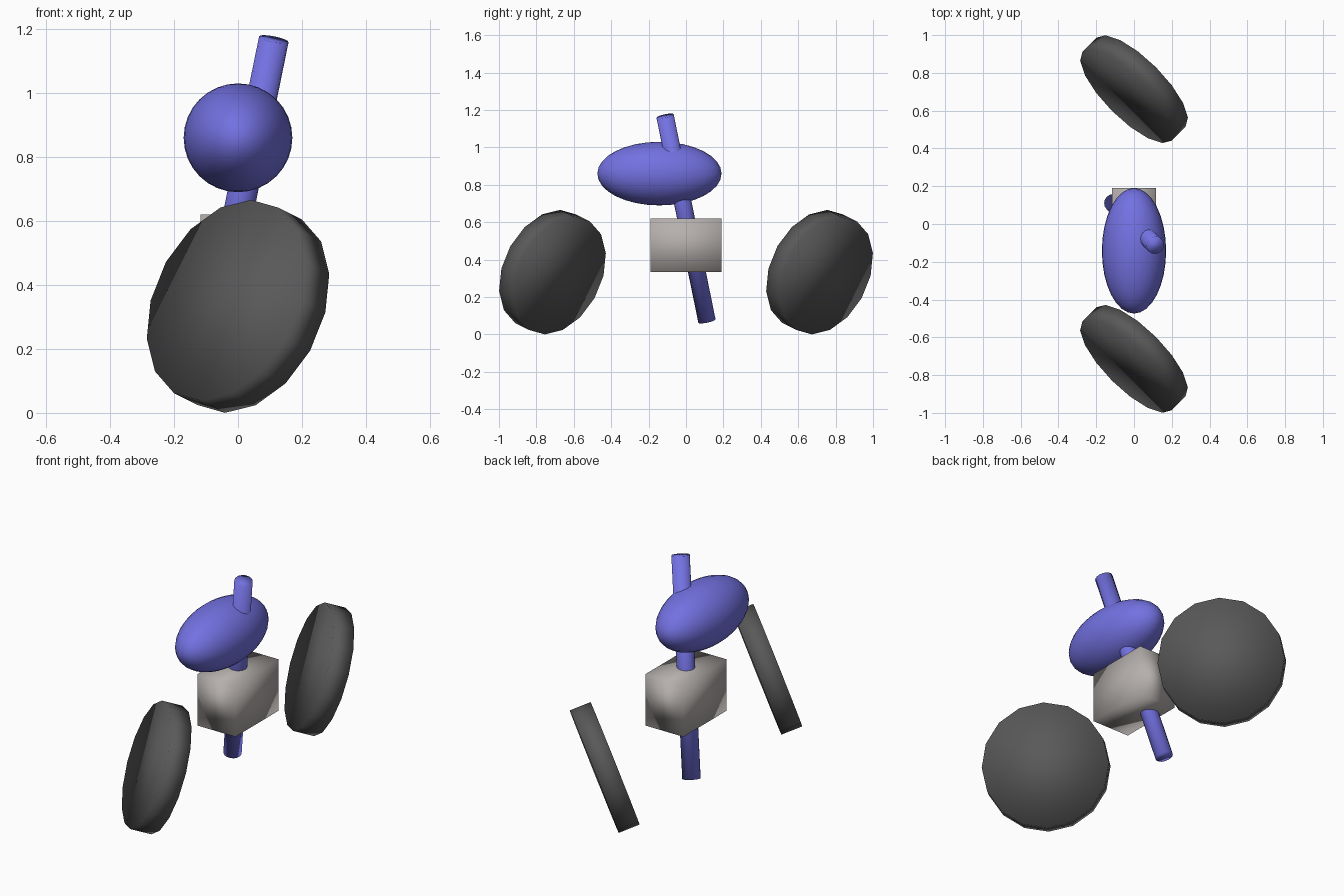
import bpy
from mathutils import Vector

cube = bpy.data.objects.get("Cube")
if cube:
    bpy.data.objects.remove(cube, do_unlink=True)


def material(name, rgb):
    mat = bpy.data.materials.new(name)
    mat.use_nodes = True
    mat.diffuse_color = (*rgb, 1)
    mat.node_tree.nodes["Principled BSDF"].inputs["Base Color"].default_value = (*rgb, 1)
    return mat


blue = material("violet blue", (0.17, 0.165, 0.75))
dark = material("dark rubber grey", (0.1, 0.1, 0.1))
stone = material("warm grey", (0.46, 0.43, 0.415))


def finish(name, mat):
    """Name, colour and softly shade the active object."""
    obj = bpy.context.object
    obj.name = obj.data.name = name
    obj.data.materials.append(mat)
    bpy.ops.object.shade_smooth()
    return obj


def cylinder(name, mat, centre, axis, radius, length, sides):
    turn = Vector(axis).to_track_quat("Z", "Y").to_euler()
    bpy.ops.mesh.primitive_cylinder_add(
        vertices=sides, radius=radius, depth=length, location=centre, rotation=turn)
    return finish(name, mat)


# Tilted wheels, front and back
for name, y in (("front_wheel", -0.714), ("back_wheel", 0.714)):
    cylinder(name, dark, (0, y, 0.333), (2, 2, -1), 0.333, 0.113, 16)

# Block between the wheels
bpy.ops.mesh.primitive_cube_add(size=1, location=(0, 0, 0.477))
block = finish("centre_block", stone)
block.scale = (0.234, 0.38, 0.285)

# Long rounded body above the block
bpy.ops.mesh.primitive_uv_sphere_add(
    segments=32, ring_count=16, radius=1, location=(0, -0.142, 0.86))
body = finish("body", blue)
body.scale = (0.17, 0.332, 0.17)

# Leaning post through block and body
low, high = Vector((-0.112, 0.112, 0.072)), Vector((0.112, -0.112, 1.168))
cylinder("leaning_post", blue, (low + high) / 2, high - low, 0.047, (high - low).length, 16)
